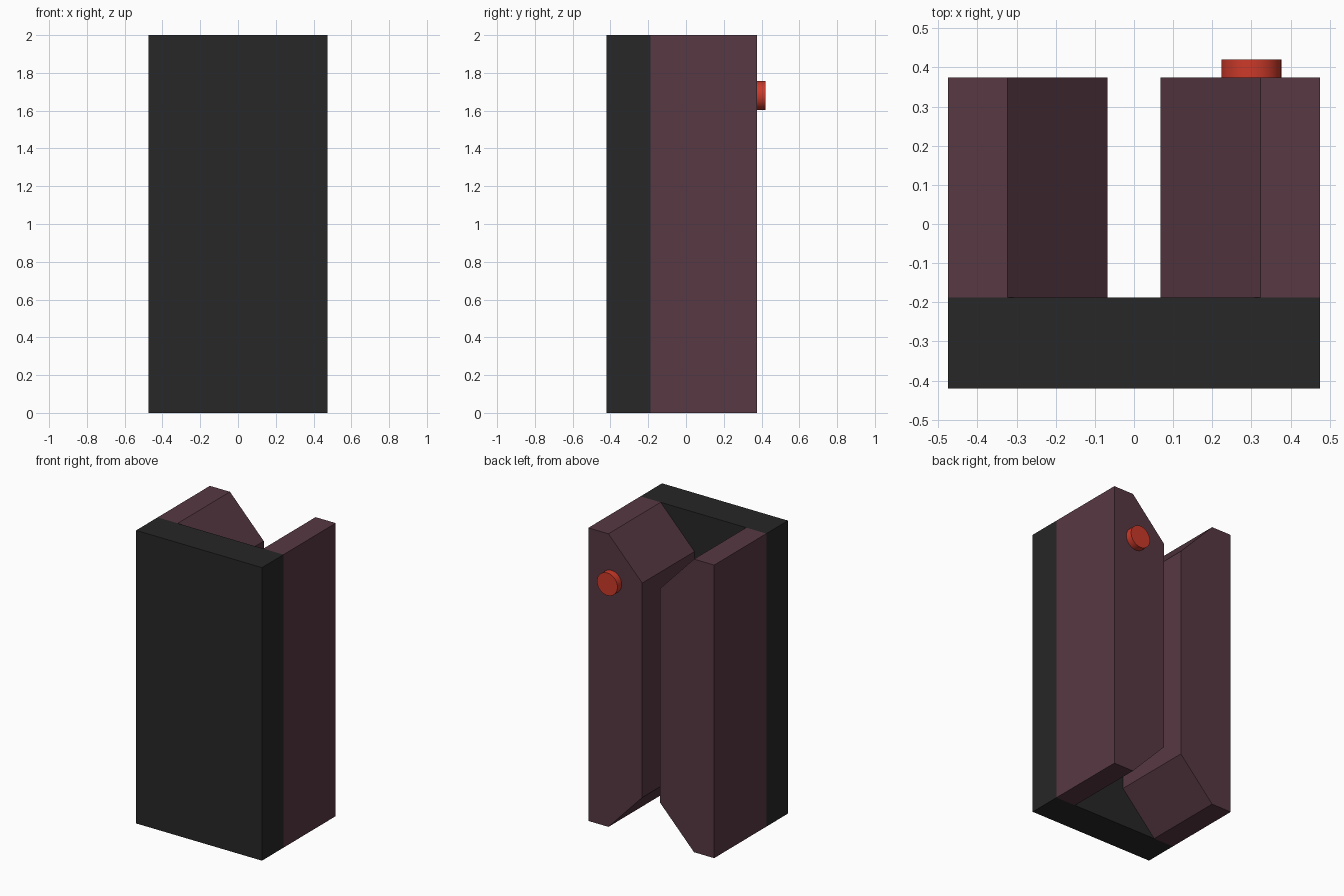
import bpy, bmesh, math

if "Cube" in bpy.data.objects:
    bpy.data.objects.remove(bpy.data.objects["Cube"])


def material(name, rgb):
    m = bpy.data.materials.new(name)
    m.diffuse_color = (*rgb, 1)
    m.use_nodes = True
    m.node_tree.nodes["Principled BSDF"].inputs["Base Color"].default_value = m.diffuse_color
    return m


def extrude_profile(name, profile, y0, y1, mat):
    """Extrude an (x, z) outline along y."""
    bm = bmesh.new()
    face = bm.faces.new([bm.verts.new((x, y0, z)) for x, z in profile])
    out = bmesh.ops.extrude_face_region(bm, geom=[face])
    for v in out["geom"]:
        if isinstance(v, bmesh.types.BMVert):
            v.co.y = y1
    bmesh.ops.recalc_face_normals(bm, faces=bm.faces)
    mesh = bpy.data.meshes.new(name)
    bm.to_mesh(mesh)
    bm.free()
    obj = bpy.data.objects.new(name, mesh)
    bpy.context.collection.objects.link(obj)
    mesh.materials.append(mat)
    return obj


black = material("black", (0.02, 0.02, 0.02))
plum = material("plum", (0.095, 0.04, 0.057))
red = material("red", (0.60, 0.042, 0.023))

W, H = 0.475, 2.0
FRONT, SEAM, BACK = -0.42, -0.188, 0.375

# Front slab
extrude_profile("front_panel", [(-W, 0), (W, 0), (W, H), (-W, H)], FRONT, SEAM, black)

# Two rear posts with sloped inner corners
inner, slope_x, slope_z = 0.068, 0.323, 0.268
post = [(W, 0), (W, H), (slope_x, H), (inner, H - slope_z),
        (inner, slope_z), (slope_x, 0)]
for side, sign in (("right", 1), ("left", -1)):
    extrude_profile(side + "_post", [(sign * x, z) for x, z in post], SEAM, BACK, plum)

# Round button on the right post
bpy.ops.mesh.primitive_cylinder_add(
    vertices=32, radius=0.077, depth=0.047,
    location=(0.30, BACK + 0.0225, 1.68), rotation=(math.pi / 2, 0, 0))
button = bpy.context.object
button.name = "button"
button.data.materials.append(red)
bpy.ops.object.shade_smooth_by_angle(angle=math.radians(30))
